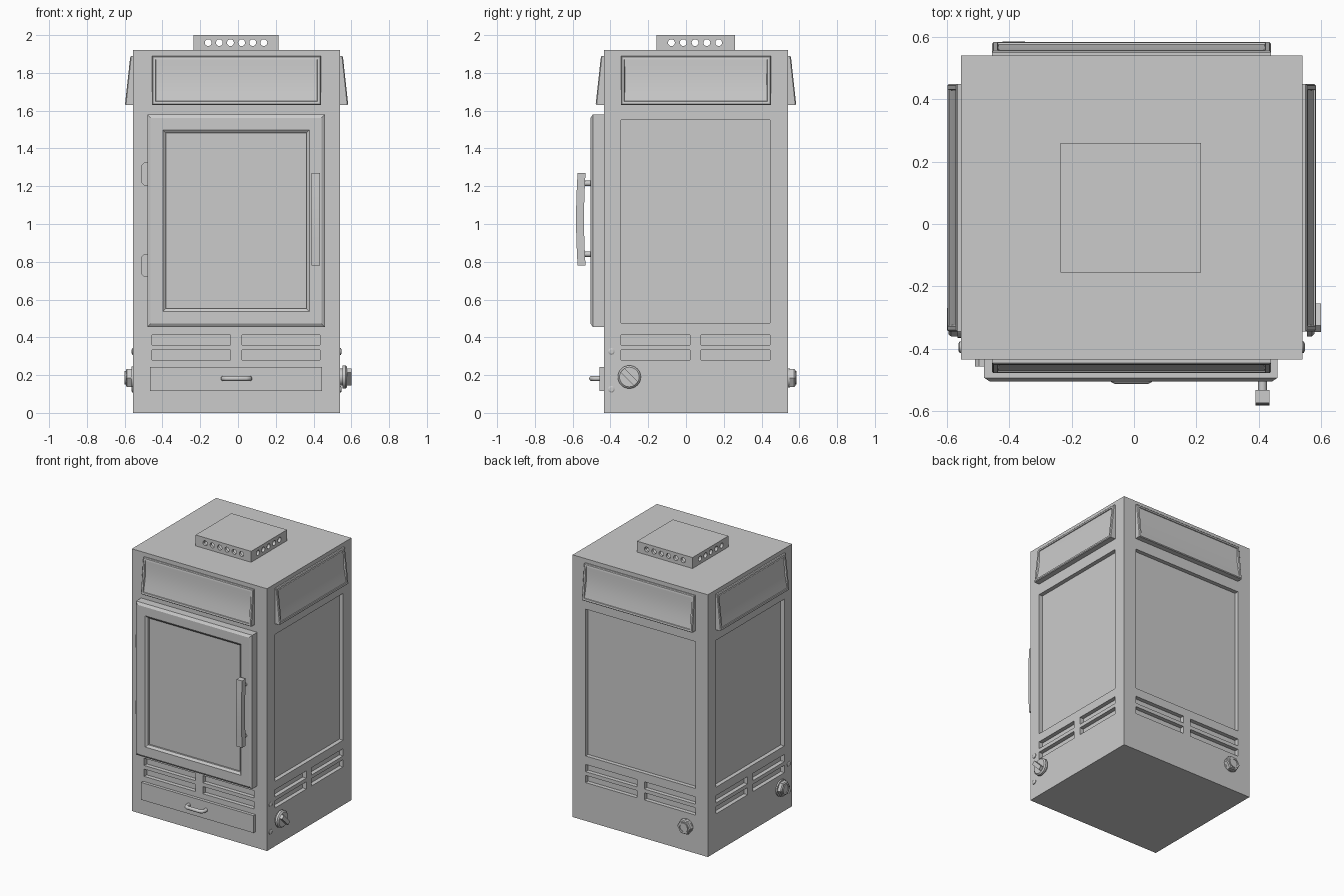
import bpy, bmesh
from math import sin, cos, pi, radians

if "Cube" in bpy.data.objects:
    bpy.data.objects.remove(bpy.data.objects["Cube"])

X0, X1, Y0, Y1, H = -0.555, 0.54, -0.435, 0.54, 1.92   # body extents

# Each side maps (u along the wall, z, d outwards) to world space
SIDES = {
    "front": lambda u, z, d: (u, Y0 - d, z),
    "back": lambda u, z, d: (u, Y1 + d, z),
    "right": lambda u, z, d: (X1 + d, u, z),
    "left": lambda u, z, d: (X0 - d, u, z),
}
SPAN = {"front": (-0.455, 0.435), "back": (-0.455, 0.435),
        "right": (-0.345, 0.445), "left": (-0.345, 0.445)}


def loft(name, solids, smooth=False):
    """One object from closed solids, each a list of equal-length point rings."""
    bm = bmesh.new()
    for rings in solids:
        vs = [[bm.verts.new(p) for p in r] for r in rings]
        n = len(vs[0])
        for a, b in zip(vs, vs[1:]):
            for i in range(n):
                bm.faces.new((a[i], a[(i + 1) % n], b[(i + 1) % n], b[i]))
        bm.faces.new(vs[0][::-1])
        bm.faces.new(vs[-1])
    bmesh.ops.recalc_face_normals(bm, faces=bm.faces)
    me = bpy.data.meshes.new(name)
    bm.to_mesh(me)
    bm.free()
    ob = bpy.data.objects.new(name, me)
    bpy.context.collection.objects.link(ob)
    bpy.ops.object.select_all(action='DESELECT')
    ob.select_set(True)
    bpy.context.view_layer.objects.active = ob
    if smooth:
        bpy.ops.object.shade_smooth_by_angle(angle=radians(30))
    return ob


def rect(P, u0, u1, z0, z1, d, dtop=None):
    dt = d if dtop is None else dtop
    return [P(u0, z0, d), P(u1, z0, d), P(u1, z1, dt), P(u0, z1, dt)]


def box(P, u0, u1, z0, z1, d0, d1):
    return [rect(P, u0, u1, z0, z1, d0), rect(P, u0, u1, z0, z1, d1)]


def turned(P, u, z, steps, n):
    """Lathe-like solid standing on a wall from (radius, depth) steps."""
    return [[P(u + r * cos(2 * pi * i / n), z + r * sin(2 * pi * i / n), d)
             for i in range(n)] for r, d in steps]


def cut(ob, solids):
    cutter = loft("cutter", solids)
    cutter.hide_render = True
    m = ob.modifiers.new("cut", 'BOOLEAN')
    m.operation, m.solver, m.object = 'DIFFERENCE', 'EXACT', cutter
    bpy.context.view_layer.objects.active = ob
    bpy.ops.object.modifier_apply(modifier=m.name)
    bpy.data.objects.remove(cutter)


F = SIDES["front"]

# Body with recessed side panels and vent slots
body = loft("body", [box(F, X0, X1, 0, H, 0, Y0 - Y1)])
recesses = []
for side, P in SIDES.items():
    a, b = SPAN[side]
    mid = (a + b) / 2
    if side != "front":
        recesses.append(box(P, a, b, 0.475, 1.55, -0.03, 0.02))
    for z in (0.28, 0.36):
        for u0, u1 in ((a, mid - 0.03), (mid + 0.03, b)):
            recesses.append(box(P, u0, u1, z, z + 0.053, -0.03, 0.02))
cut(body, recesses)

# Hollow top cap with rows of round holes
cap = loft("top_cap", [[[(x, y, z) for x, y in
           ((-0.235, -0.155), (0.215, -0.155), (0.215, 0.26), (-0.235, 0.26))]
           for z in (H, 2.0)]])
cut(cap, [[[(x, y, z) for x, y in
           ((-0.215, -0.135), (0.195, -0.135), (0.195, 0.24), (-0.215, 0.24))]
           for z in (H - 0.05, 1.985)]])
cut(cap, [turned(F, -0.158 + 0.059 * i, 1.96, ((0.018, -0.8), (0.018, -0.2)), 20)
          for i in range(6)])
cut(cap, [turned(SIDES["right"], -0.077 + 0.0625 * i, 1.96,
                 ((0.018, -0.9), (0.018, -0.2)), 20) for i in range(5)])

# Flared hoods near the top of every side
for side, P in SIDES.items():
    a, b = SPAN[side]
    b += 0.004

    def ring(i, d0, d1):
        return rect(P, a + i, b - i, 1.63 + i, 1.89 - i, d0, d1)
    loft(side + "_hood_frame", [[ring(0, 0, 0), ring(0, 0.038, 0.01),
                                 ring(0.005, 0.043, 0.015), ring(0.018, 0.041, 0.017),
                                 ring(0.022, 0.028, 0.006)]])
    prof = [(1.65 + 0.22 * t / 10,
             0.036 - 0.024 * t / 10 - 0.006 * sin(pi * t / 10)) for t in range(11)]
    prof += [(1.87, 0.002), (1.65, 0.002)]
    loft(side + "_hood_panel", [[[P(u, z, d) for z, d in prof]
                                 for u in (a + 0.02, b - 0.02)]], True)

# Door frame with chamfered edges and recessed pane
def door_ring(i, d):
    return rect(F, -0.48 + i, 0.46 - i, 0.455 + i, 1.58 - i, d)
loft("door", [[door_ring(i, d) for i, d in
               ((0, 0), (0, 0.058), (0.018, 0.07), (0.082, 0.07),
                (0.098, 0.058), (0.098, 0.045))]])

# Door handle: bowed bar on two posts
zs = [0.78 + 0.49 * i / 10 for i in range(11)]
bow = [0.008 * sin(pi * i / 10) for i in range(11)]
grip = [(z, 0.139 + o) for z, o in zip(zs, bow)]
grip += [(z, 0.097 + o) for z, o in zip(zs, bow)][::-1]
loft("door_handle_bar", [[[F(u, z, d) for z, d in grip] for u in (0.39, 0.435)]], True)
loft("door_handle_posts", [turned(F, 0.412, z, ((0.014, 0.065), (0.014, 0.105)), 16)
                           for z in (0.84, 1.215)], True)

# Door hinges
for name, z in (("lower_hinge", 0.72), ("upper_hinge", 1.205)):
    outline = ((-0.46, 0), (-0.497, 0), (-0.51, 0.013), (-0.51, 0.107),
               (-0.497, 0.12), (-0.46, 0.12))
    loft(name, [[[F(u, z + h, d) for u, h in outline] for d in (0, 0.022)]])

# Ash drawer with rounded pull
loft("ash_drawer", [box(F, -0.465, 0.445, 0.115, 0.242, 0, 0.022)])
cu = bpy.data.curves.new("drawer_pull", 'CURVE')
cu.dimensions, cu.bevel_depth, cu.bevel_resolution = '3D', 0.013, 3
cu.use_fill_caps = True
path = [(-0.078, 0.015), (-0.078, 0.045), (-0.072, 0.058), (-0.058, 0.065)]
path = path + [(-0.016 - u, d) for u, d in path[::-1]]
sp = cu.splines.new('POLY')
sp.points.add(len(path) - 1)
for p, (u, d) in zip(sp.points, path):
    p.co = (*F(u, 0.182, d), 1)
    sp.use_smooth = True
bpy.context.collection.objects.link(bpy.data.objects.new("drawer_pull", cu))

# Small side screws
for side in ("left", "right"):
    loft(side + "_screws", [turned(SIDES[side], -0.395, z,
         ((0.018, -0.005), (0.018, 0.004), (0.011, 0.008)), 16)
         for z in (0.125, 0.325)], True)

# Air control knob on the right, with diagonal grip
R = SIDES["right"]
loft("air_knob", [turned(R, -0.3, 0.19, ((0.045, 0), (0.045, 0.014), (0.061, 0.014),
     (0.061, 0.03), (0.052, 0.038)), 32)], True)
c = 0.7071
corners = ((-0.05, -0.015), (0.05, -0.015), (0.05, 0.015), (-0.05, 0.015))
loft("air_knob_grip", [[[R(-0.3 + c * (p + q), 0.19 + c * (q - p), d)
     for p, q in corners] for d in (0.03, 0.06)]])

# Hexagonal pipe plugs on the left and back
for side, u, flange in (("left", -0.305, 0.06), ("back", -0.385, 0.05)):
    P = SIDES[side]
    z = 0.185
    loft(side + "_plug_flange", [turned(P, u, z, ((flange, 0), (flange, 0.01)), 32)], True)
    loft(side + "_plug_nut", [turned(P, u, z, ((0.055, 0.008), (0.055, 0.032),
                                              (0.049, 0.039)), 6)])
    loft(side + "_plug_rim", [turned(P, u, z, ((0.036, 0.03), (0.036, 0.045),
         (0.027, 0.045), (0.027, 0.04)), 24)], True)
